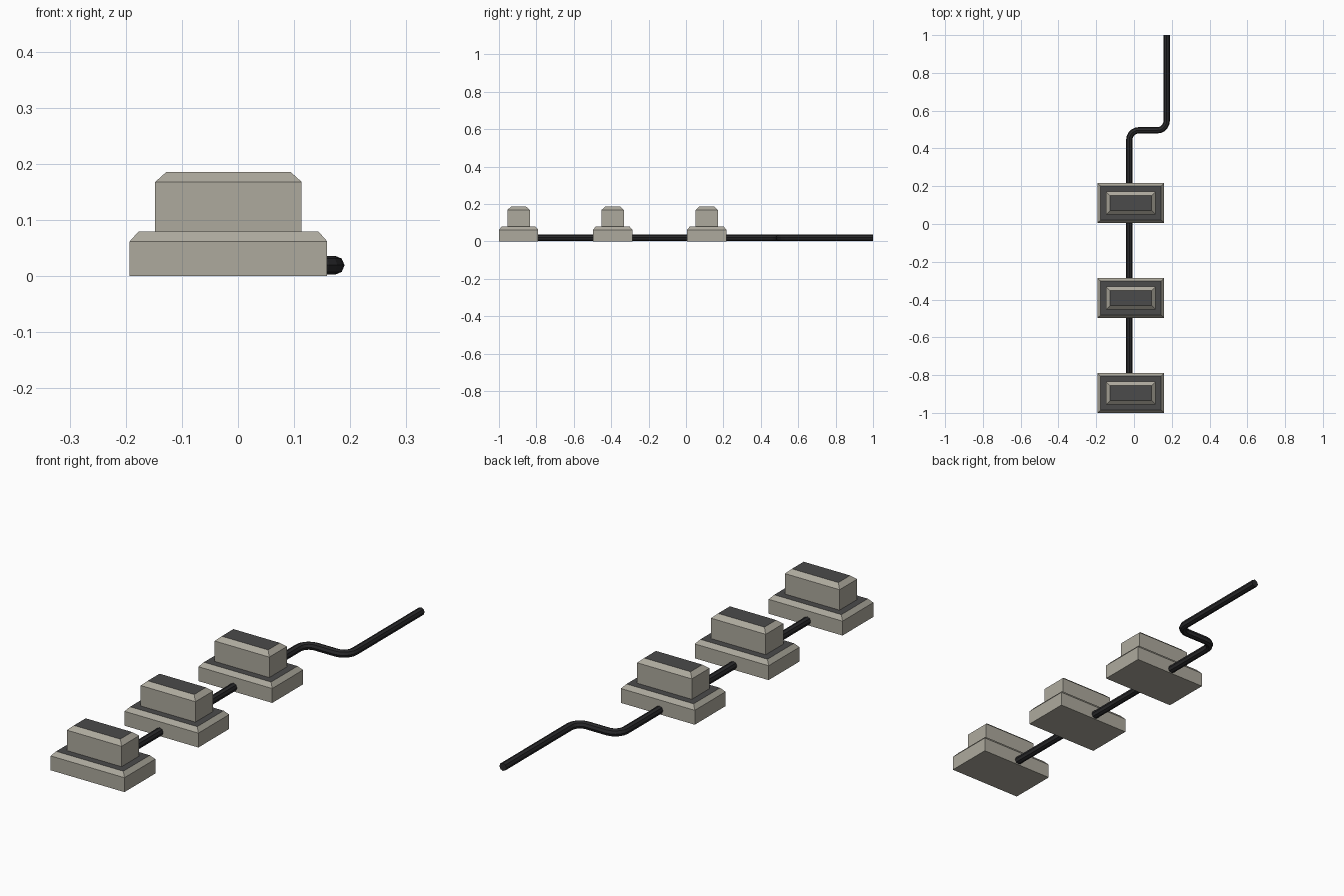
import bpy, bmesh, math
from mathutils import Vector

if "Cube" in bpy.data.objects:
    bpy.data.objects.remove(bpy.data.objects["Cube"])


def material(name, rgb):
    m = bpy.data.materials.new(name)
    m.diffuse_color = (*rgb, 1)
    m.use_nodes = True
    m.node_tree.nodes["Principled BSDF"].inputs["Base Color"].default_value = m.diffuse_color
    return m


TAN = material("tan_shell", (0.42, 0.40, 0.34))
DARK = material("dark_panel", (0.07, 0.07, 0.07))
BLACK = material("black_cable", (0.022, 0.022, 0.024))


def loft(name, rings, mats, dark_bands=()):
    """Skin a list of closed rings and cap both ends."""
    bm = bmesh.new()
    vs = [[bm.verts.new(p) for p in ring] for ring in rings]
    n = len(rings[0])
    for k, (a, b) in enumerate(zip(vs, vs[1:])):
        for i in range(n):
            j = (i + 1) % n
            f = bm.faces.new((a[i], a[j], b[j], b[i]))
            f.material_index = int(k in dark_bands)
    bm.faces.new(vs[0][::-1])
    top = bm.faces.new(vs[-1])
    top.material_index = int(bool(dark_bands))
    bmesh.ops.recalc_face_normals(bm, faces=bm.faces)
    me = bpy.data.meshes.new(name)
    bm.to_mesh(me)
    bm.free()
    for m in mats:
        me.materials.append(m)
    ob = bpy.data.objects.new(name, me)
    bpy.context.collection.objects.link(ob)
    return ob


# Stepped housings: half width, half depth, height of each rectangle
PROFILE = [(0.176, 0.105, 0), (0.176, 0.105, 0.062), (0.160, 0.090, 0.080),
           (0.1305, 0.060, 0.080), (0.1305, 0.060, 0.168), (0.1105, 0.040, 0.186)]
CORNERS = [(-1, -1), (1, -1), (1, 1), (-1, 1)]
for i, y in enumerate((-0.895, -0.392, 0.111)):
    rings = [[(-0.017 + sx * w, y + sy * d, z) for sx, sy in CORNERS]
             for w, d, z in PROFILE]
    loft(f"housing_{i + 1}", rings, (TAN, DARK), dark_bands=(2,))

# Cable path: straight run, two rounded bends, straight tail
X0, X1, YB, R, Z, STEPS = -0.025, 0.173, 0.496, 0.05, 0.0195, 5
path = [(X0, -0.895, 0)]
for s in range(STEPS + 1):
    t = math.pi / 2 * s / STEPS
    path.append((X0 + R - R * math.cos(t), YB - R + R * math.sin(t), t))
for s in range(STEPS + 1):
    t = math.pi / 2 * s / STEPS
    path.append((X1 - R + R * math.sin(t), YB + R - R * math.cos(t), math.pi / 2 - t))
path.append((X1, 1.0, 0))

# Octagonal cable swept along the path; t is the heading measured from +y
RAD = 0.0168
rings = []
for x, y, t in path:
    side = Vector((math.cos(t), -math.sin(t), 0))
    rings.append([Vector((x, y, Z)) + RAD * (math.cos(a) * side + math.sin(a) * Vector((0, 0, 1)))
                  for a in (k * math.pi / 4 for k in range(8))])
loft("cable", rings, (BLACK,))
